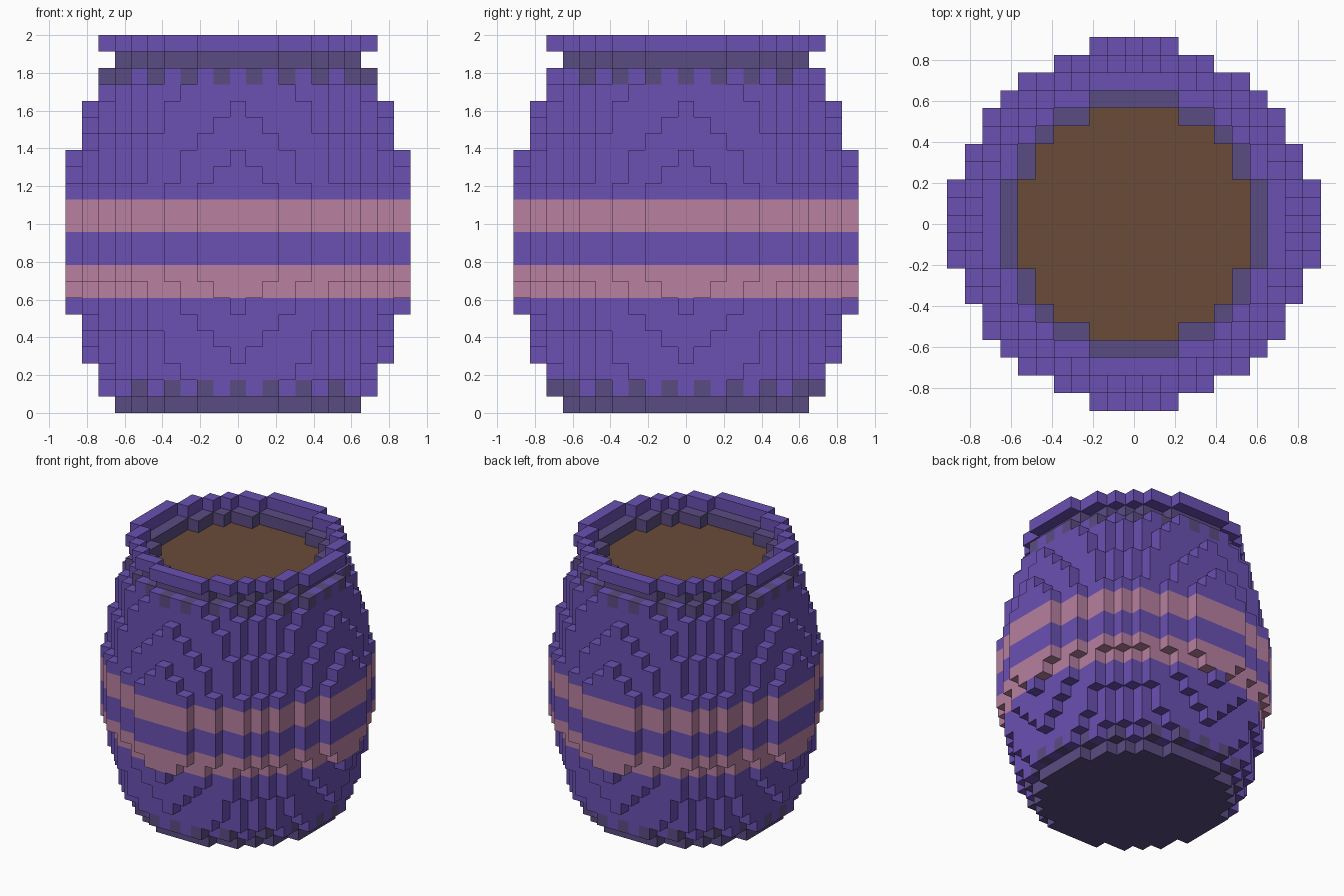
import bpy, bmesh
from mathutils import Vector

cube = bpy.data.objects.get("Cube")
if cube:
    bpy.data.objects.remove(cube, do_unlink=True)

U = 2 / 23  # edge of one block


def make_material(name, rgb):
    mat = bpy.data.materials.new(name)
    mat.use_nodes = True
    mat.diffuse_color = (*rgb, 1)
    mat.node_tree.nodes["Principled BSDF"].inputs["Base Color"].default_value = (*rgb, 1)
    return mat


PURPLE, PINK, DARK, BROWN = range(4)
materials = [
    make_material("purple glaze", (0.144, 0.082, 0.445)),
    make_material("pink band", (0.479, 0.216, 0.352)),
    make_material("dark glaze", (0.102, 0.072, 0.223)),
    make_material("brown filling", (0.144, 0.069, 0.040)),
]


def disc(outer, inner=-1, tip=-1):
    """Cells of a round layer; tip widens the four outermost flat sides."""
    cells = []
    for i in range(-10, 11):
        for j in range(-10, 11):
            d = i * i + j * j
            on_tip = max(abs(i), abs(j)) == 10 and min(abs(i), abs(j)) <= tip
            if inner < d <= outer or on_tip:
                cells.append((i, j))
    return cells


def alternate(i, j):
    """Every other block around the rim of a layer."""
    return j % 2 == 0 if abs(i) > abs(j) else i % 2 == 1


FOOT, NECK, HOLE, COLLAR = 53, 53, 42, 70
# Squared radius and tip of the belly layers, from the middle outwards
belly = [(105, 2)] * 3 + [(96, 1), (95, 0), (89, -1), (84, -1), (81, -1), (74, -1), (COLLAR, -1)]
parts = {"foot": {}, "body": {}, "filling": {}, "neck": {}, "rim": {}}

for i, j in disc(FOOT):
    parts["foot"][i, j, 0] = DARK

# Barrel body, mirrored about its middle, with two bands and dappled ends
for step, (radius, tip) in enumerate(belly):
    for k in (11 + step, 10 - step):
        for i, j in disc(radius, tip=tip):
            color = PINK if k in (7, 8, 11, 12) else PURPLE
            if (k == 20 and alternate(i, j)) or (k == 1 and not alternate(i, j)):
                color = DARK
            filled = k == 20 and i * i + j * j <= HOLE
            parts["filling" if filled else "body"][i, j, k] = BROWN if filled else color

for i, j in disc(NECK, HOLE):
    parts["neck"][i, j, 21] = DARK
for i, j in disc(COLLAR, NECK):
    parts["rim"][i, j, 22] = PURPLE

solid = {cell for cells in parts.values() for cell in cells}


def build(name, cells):
    """Mesh of the exposed block faces of one part."""
    bm = bmesh.new()
    for cell, color in cells.items():
        center = Vector(cell) + Vector((0, 0, 0.5))
        for axis in range(3):
            for sign in (-1, 1):
                n = Vector((0, 0, 0))
                n[axis] = sign
                if tuple(c + int(s) for c, s in zip(cell, n)) in solid:
                    continue
                a = Vector((0, 0, 0))
                a[(axis + 1) % 3] = 0.5
                b = n.cross(a)
                mid = center + n / 2
                corners = (mid - a - b, mid + a - b, mid + a + b, mid - a + b)
                face = bm.faces.new([bm.verts.new(v * U) for v in corners])
                face.material_index = color
    bmesh.ops.remove_doubles(bm, verts=bm.verts, dist=U / 100)
    mesh = bpy.data.meshes.new(name)
    for mat in materials:
        mesh.materials.append(mat)
    bm.to_mesh(mesh)
    bm.free()
    bpy.context.collection.objects.link(bpy.data.objects.new(name, mesh))


for part, part_cells in parts.items():
    build(part, part_cells)
